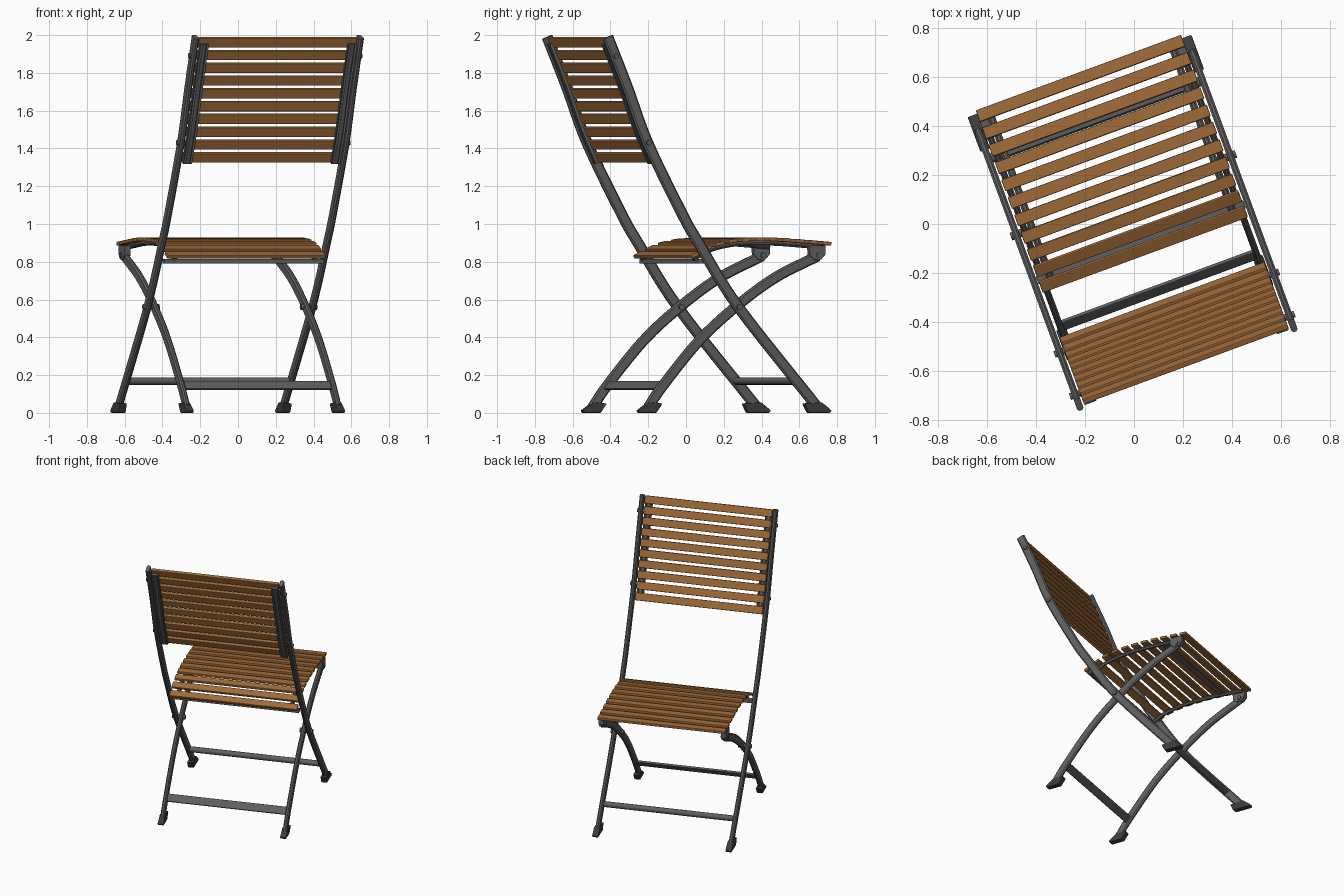
import bpy, bmesh, math
from mathutils import Vector, Matrix

cube = bpy.data.objects.get("Cube")
if cube:
    bpy.data.objects.remove(cube, do_unlink=True)

TURN = Matrix.Rotation(math.radians(20.2), 4, 'Z')   # the whole chair stands turned


def material(name, rgb):
    m = bpy.data.materials.new(name)
    m.use_nodes = True
    m.diffuse_color = (*rgb, 1)
    m.node_tree.nodes["Principled BSDF"].inputs["Base Color"].default_value = (*rgb, 1)
    return m


WOOD = material("warm_wood", (0.35, 0.145, 0.04))
METAL = material("grey_metal", (0.115, 0.115, 0.118))
RUBBER = material("dark_rubber", (0.045, 0.045, 0.045))


def finish(name, bm, mat, bevel=0.0, smooth=False):
    bmesh.ops.recalc_face_normals(bm, faces=bm.faces)
    mesh = bpy.data.meshes.new(name)
    bm.to_mesh(mesh)
    bm.free()
    mesh.materials.append(mat)
    ob = bpy.data.objects.new(name, mesh)
    bpy.context.collection.objects.link(ob)
    ob.matrix_world = TURN
    if bevel:
        mod = ob.modifiers.new("bevel", 'BEVEL')
        mod.width, mod.segments = bevel, 2
    if smooth:
        bpy.ops.object.select_all(action='DESELECT')
        ob.select_set(True)
        bpy.context.view_layer.objects.active = ob
        bpy.ops.object.shade_smooth_by_angle(angle=math.radians(35))
    return ob


def curve(points, steps=8):
    """Smooth (y, z) path through a few points."""
    p = [Vector(q) for q in points]
    p = [2 * p[0] - p[1]] + p + [2 * p[-1] - p[-2]]
    out = []
    for i in range(1, len(p) - 2):
        a, b, c, d = p[i - 1:i + 3]
        for k in range(steps):
            t = k / steps
            out.append(0.5 * (2 * b + (c - a) * t + (2 * a - 5 * b + 4 * c - d) * t * t
                              + (3 * b - a - 3 * c + d) * t ** 3))
    return out + [p[-2]]


def tangent(path, i):
    return (path[min(i + 1, len(path) - 1)] - path[max(i - 1, 0)]).normalized()


def strip(name, path, x, thick, depth, mat, offset=0.0, round_off=0.3):
    """Bar with a chamfered section swept along a (y, z) path."""
    bm = bmesh.new()
    a, b = thick / 2, depth / 2
    c = thick * round_off
    section = [(a, b - c), (a - c, b), (c - a, b), (-a, b - c),
               (-a, c - b), (c - a, -b), (a - c, -b), (a, c - b)]
    rings = []
    for i, q in enumerate(path):
        t = tangent(path, i)
        n = Vector((t.y, -t.x))
        rings.append([bm.verts.new((x + u, *(q + n * (v + offset)))) for u, v in section])
    for r, s in zip(rings, rings[1:]):
        for k in range(8):
            bm.faces.new((r[k], r[k - 1], s[k - 1], s[k]))
    bm.faces.new(rings[0])
    bm.faces.new(rings[-1])
    return finish(name, bm, mat, smooth=True)


def board(name, centre, direction, size, mat, bevel=0.004):
    """Box with its (length, width, thickness); width runs along direction in the y-z plane."""
    bm = bmesh.new()
    angle = math.atan2(direction[1], direction[0])
    place = Matrix.Translation(centre) @ Matrix.Rotation(angle, 4, 'X') @ Matrix.Diagonal((*size, 1))
    bmesh.ops.create_cube(bm, size=1, matrix=place)
    return finish(name, bm, mat, bevel)


def rod(name, x0, x1, y, z, radius, mat, sides=12):
    bm = bmesh.new()
    place = Matrix.Translation(((x0 + x1) / 2, y, z)) @ Matrix.Rotation(math.pi / 2, 4, 'Y')
    bmesh.ops.create_cone(bm, cap_ends=True, segments=sides, radius1=radius, radius2=radius,
                          depth=abs(x1 - x0), matrix=place)
    return finish(name, bm, mat, smooth=True)


def prism(name, outline, x, width, mat, bevel):
    """(y, z) outline extruded along x."""
    bm = bmesh.new()
    face = bm.faces.new([bm.verts.new((x - width / 2, y, z)) for y, z in outline])
    ext = bmesh.ops.extrude_face_region(bm, geom=[face])
    bmesh.ops.translate(bm, vec=(width, 0, 0),
                        verts=[v for v in ext["geom"] if isinstance(v, bmesh.types.BMVert)])
    return finish(name, bm, mat, bevel)


def at_height(path, z):
    """Point and direction where a path crosses a height."""
    i = min(range(len(path) - 1), key=lambda k: abs((path[k].y + path[k + 1].y) / 2 - z))
    p, q = path[i], path[i + 1]
    return p.lerp(q, (z - p.y) / (q.y - p.y)), (q - p).normalized()


back_path = curve([(0.57, 0.03), (0.125, 0.56), (-0.10, 0.90), (-0.196, 1.06),
                   (-0.387, 1.43), (-0.50, 1.72), (-0.612, 1.99)])
leg_path = curve([(-0.37, 0.03), (-0.283, 0.15), (-0.08, 0.385), (0.128, 0.565),
                  (0.345, 0.715), (0.585, 0.83)])
seat_path = curve([(0.656, 0.895), (0.5, 0.908), (0.35, 0.918), (0.2, 0.918),
                   (0.1, 0.91), (0, 0.888), (-0.07, 0.856), (-0.131, 0.826)])
plate_path = [at_height(back_path, 1.33 + 0.63 * k / 10)[0] for k in range(11)]

# Paired side parts
for side, label in ((1, "left"), (-1, "right")):
    strip(label + "_back_rail", back_path, side * 0.465, 0.027, 0.058, METAL)
    strip(label + "_crossing_leg", leg_path, side * 0.427, 0.027, 0.056, METAL)
    strip(label + "_backrest_plate", plate_path, side * 0.418, 0.05, 0.014, METAL, offset=-0.018)
    strip(label + "_seat_rail", seat_path[2:-2], side * 0.395, 0.03, 0.024, METAL, offset=0.021
          if tangent(seat_path, 4).x > 0 else -0.021)
    # Feet follow the slant of their legs
    prism(label + "_rail_foot", [(0.515, 0), (0.635, 0), (0.645, 0.012), (0.59, 0.056), (0.49, 0.05)],
          side * 0.465, 0.042, RUBBER, 0.005)
    prism(label + "_leg_foot", [(-0.425, 0), (-0.33, 0), (-0.295, 0.05), (-0.37, 0.056), (-0.432, 0.012)],
          side * 0.427, 0.042, RUBBER, 0.005)
    # Bracket joining the leg to the front of the seat
    prism(label + "_seat_bracket", [(0.53, 0.885), (0.535, 0.835), (0.56, 0.81), (0.60, 0.812),
                                    (0.625, 0.84), (0.625, 0.885)], side * 0.427, 0.038, METAL, 0.004)
    rod(label + "_bracket_bolt", side * 0.40, side * 0.452, 0.585, 0.835, 0.014, METAL)
    # Pivot and backrest bolts
    pivot, _ = at_height(back_path, 0.56)
    rod(label + "_pivot_bolt", side * 0.40, side * 0.489, pivot.x, pivot.y, 0.016, METAL)
    for place, z in (("lower", 1.43), ("upper", 1.89)):
        p, _ = at_height(back_path, z)
        rod(f"{label}_{place}_backrest_bolt", side * 0.43, side * 0.488, p.x, z, 0.014, METAL)

# Backrest slats
for i in range(10):
    p, d = at_height(back_path, 1.353 + 0.0677 * i)
    n = Vector((d.y, -d.x))
    c = p + n * 0.001
    board(f"backrest_slat_{i + 1}", (0, *c), d, (0.89, 0.053, 0.022), WOOD)

# Seat slats, evenly spaced along the curved seat
lengths = [0.0]
for p, q in zip(seat_path, seat_path[1:]):
    lengths.append(lengths[-1] + (q - p).length)
for i in range(11):
    want = 0.024 + (lengths[-1] - 0.048) * i / 10
    k = max(j for j in range(len(lengths) - 1) if lengths[j] <= want)
    t = (want - lengths[k]) / (lengths[k + 1] - lengths[k])
    p = seat_path[k].lerp(seat_path[k + 1], t)
    board(f"seat_slat_{i + 1}", (0, *p), seat_path[k] - seat_path[k + 1], (0.892, 0.05, 0.02), WOOD)

# Cross members
board("seat_front_crossbar", (0, 0.458, 0.892), (1, 0.05), (0.80, 0.04, 0.012), METAL)
board("seat_rear_crossbar", (0, -0.08, 0.803), (1, 0), (0.90, 0.035, 0.026), METAL)
p, d = at_height(leg_path, 0.145)
board("leg_stretcher", (0, *p), d, (0.84, 0.055, 0.016), METAL)
p, d = at_height(back_path, 0.168)
rod("rail_stretcher", -0.46, 0.46, p.x, p.y, 0.02, METAL)
